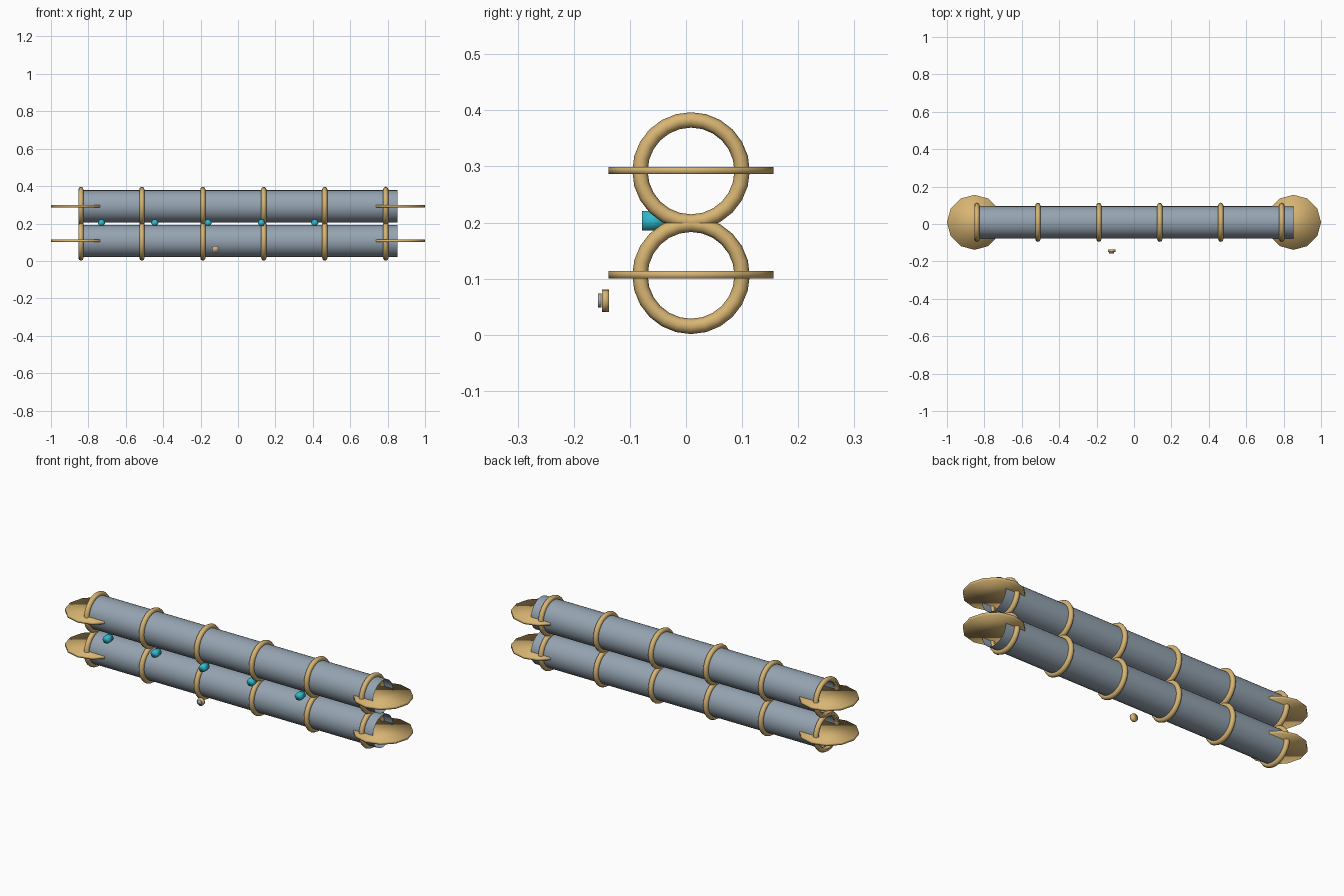
import bpy
import math

cube = bpy.data.objects.get("Cube")
if cube:
    bpy.data.objects.remove(cube, do_unlink=True)


def material(name, rgb):
    m = bpy.data.materials.new(name)
    m.use_nodes = True
    m.diffuse_color = (*rgb, 1)
    m.node_tree.nodes["Principled BSDF"].inputs["Base Color"].default_value = (*rgb, 1)
    return m


brass = material("brass", (0.68, 0.46, 0.17))
steel = material("blue grey steel", (0.30, 0.37, 0.44))
teal = material("teal glow", (0.03, 0.48, 0.60))
silver = material("silver", (0.42, 0.42, 0.46))

ALONG_X = (0, math.pi / 2, 0)
ALONG_Y = (math.pi / 2, 0, 0)
AXIS_Y = 0.009
TUBE_HEIGHTS = {"lower": 0.106, "upper": 0.292}
TUBE_END = 0.853


def finish(name, mat):
    obj = bpy.context.object
    obj.name = name
    obj.data.materials.append(mat)
    bpy.ops.object.shade_smooth()
    return obj


def cylinder(name, mat, sides, radius, depth, loc, rot=(0, 0, 0), fill="NGON"):
    bpy.ops.mesh.primitive_cylinder_add(vertices=sides, radius=radius, depth=depth,
                                        location=loc, rotation=rot, end_fill_type=fill)
    return finish(name, mat)


for level, z in TUBE_HEIGHTS.items():
    # Open barrel
    cylinder(f"{level}_tube", steel, 32, 0.086, 2 * TUBE_END,
             (0, AXIS_Y, z), ALONG_X, "NOTHING")

    # Clamping rings
    for i in range(6):
        bpy.ops.mesh.primitive_torus_add(major_radius=0.091, minor_radius=0.0137,
                                         major_segments=24, minor_segments=8,
                                         location=(-0.84 + 0.326 * i, AXIS_Y, z),
                                         rotation=ALONG_X)
        finish(f"{level}_ring_{i + 1}", brass)

    # Flat discs through both ends
    for side, sign in (("right", -1), ("left", 1)):
        cylinder(f"{level}_{side}_end_disc", brass, 12, 0.147, 0.013,
                 (sign * TUBE_END, AXIS_Y, z + 0.001))

# Hexagonal studs between the barrels
for i in range(5):
    stud = cylinder(f"stud_{i + 1}", teal, 6, 0.02, 0.04,
                    (-0.73 + 0.285 * i, -0.058, 0.203), ALONG_Y)
    stud.rotation_euler.y = math.pi / 6

# Small dial in front
cylinder("dial_body", brass, 16, 0.02, 0.013, (-0.12, -0.1435, 0.061), ALONG_Y)
cylinder("dial_face", silver, 16, 0.0125, 0.006, (-0.12, -0.154, 0.061), ALONG_Y)
